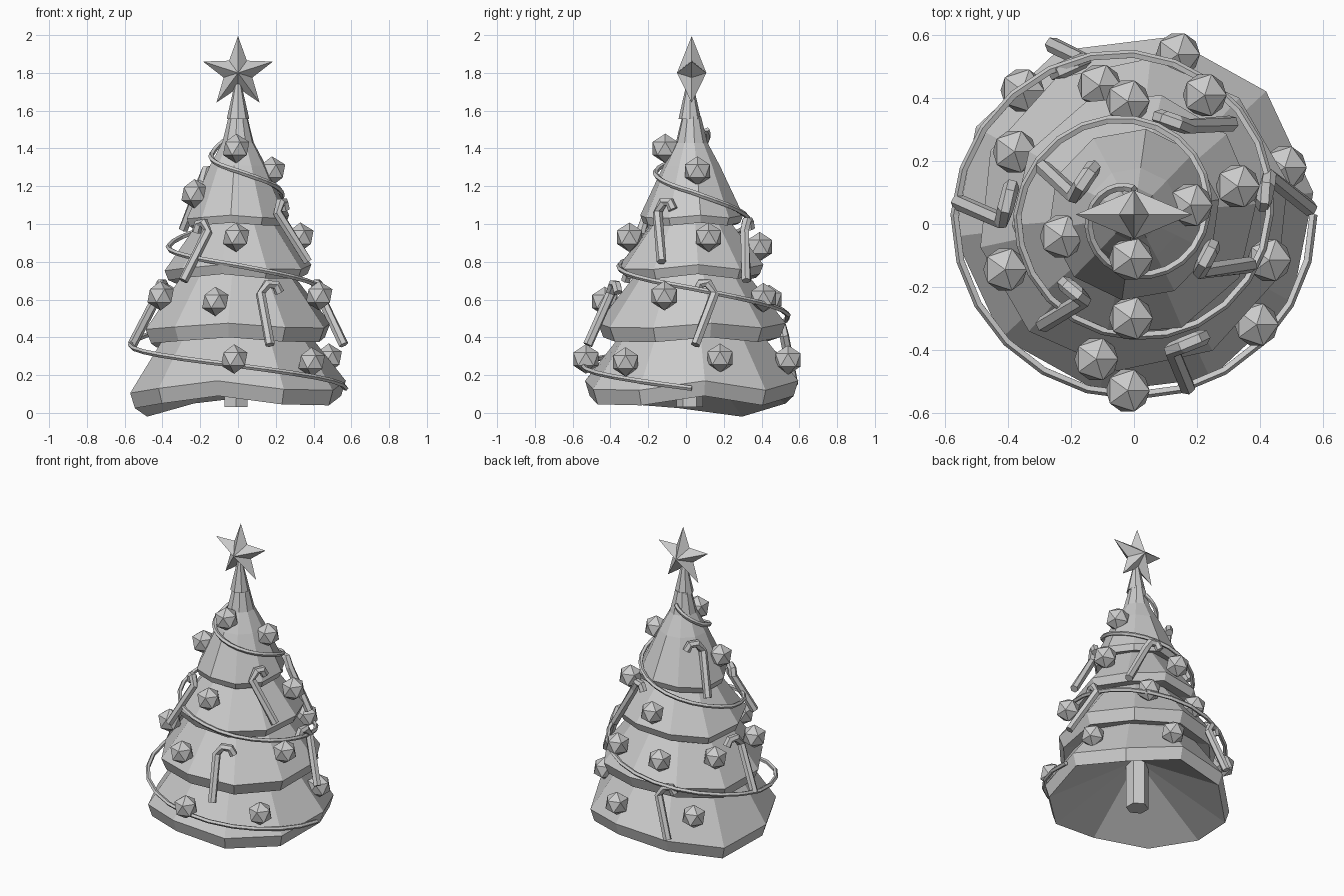
import bpy, bmesh, math
from mathutils import Vector

cube = bpy.data.objects.get("Cube")
if cube:
    bpy.data.objects.remove(cube, do_unlink=True)

AXIS = Vector((0, 0.03, 0))

grey = bpy.data.materials.new("plain grey")
grey.use_nodes = True
grey.diffuse_color = (0.6, 0.6, 0.6, 1)
grey.node_tree.nodes["Principled BSDF"].inputs["Base Color"].default_value = (0.6, 0.6, 0.6, 1)


def finish(name, bm):
    bmesh.ops.recalc_face_normals(bm, faces=bm.faces)
    mesh = bpy.data.meshes.new(name)
    bm.to_mesh(mesh)
    bm.free()
    mesh.materials.append(grey)
    obj = bpy.data.objects.new(name, mesh)
    bpy.context.collection.objects.link(obj)
    return obj


def polar(r, degrees, z):
    a = math.radians(degrees)
    return AXIS + Vector((r * math.cos(a), r * math.sin(a), z))


def loft(bm, rings):
    """Bridge consecutive rings of vertices; a ring of one vertex is a tip."""
    for low, high in zip(rings, rings[1:]):
        n = max(len(low), len(high))
        for i in range(n):
            j = (i + 1) % n
            if len(low) == 1:
                bm.faces.new((low[0], high[j], high[i]))
            elif len(high) == 1:
                bm.faces.new((low[i], low[j], high[0]))
            else:
                bm.faces.new((low[i], low[j], high[j], high[i]))


# Uneven hem shared by the tiers, one drop for each of the ten corners
HEM = [0.04, -0.01, 0.04, 0, -0.07, -0.025, 0, 0.04, -0.005, -0.01]


def tier(name, phase, wave, under_z, hem_in, lip, rim, upper):
    bm = bmesh.new()

    def ring(r, z, w):
        return [bm.verts.new(polar(r, phase + 36 * i, z + w * h)) for i, h in enumerate(HEM)]
    r, z = rim
    rings = [[bm.verts.new(polar(0, 0, under_z))],
             ring(r - hem_in, z - lip, wave), ring(r, z, wave)]
    rings += [ring(ur, uz, 0) for ur, uz in upper]
    rings.append([bm.verts.new(polar(0, 0, upper[-1][1]))])
    loft(bm, rings)
    finish(name, bm)


tier("bottom_tier", 7, 1, 0.36, 0.025, 0.08, (0.575, 0.13), [(0.4, 0.39), (0.32, 0.48)])
tier("lower_middle_tier", 12, 0.5, 0.52, 0.03, 0.075, (0.5, 0.455), [(0.3, 0.73), (0.23, 0.8)])
tier("upper_middle_tier", 5, 0.5, 0.8, 0.02, 0.05, (0.39, 0.765), [(0.21, 1.01), (0.16, 1.08)])
tier("top_tier", 10, 0.3, 1.08, 0.015, 0.04, (0.275, 1.035),
     [(0.15, 1.31), (0.085, 1.43), (0.05, 1.57)])


def cone(name, sides, r1, r2, z1, z2, x=0.0):
    bm = bmesh.new()
    bmesh.ops.create_cone(bm, cap_ends=True, segments=sides, radius1=r1, radius2=r2, depth=z2 - z1)
    bmesh.ops.translate(bm, verts=bm.verts, vec=AXIS + Vector((x, -0.01, (z1 + z2) / 2)))
    finish(name, bm)


cone("trunk", 6, 0.07, 0.07, 0.03, 0.42, -0.01)
cone("star_socket", 8, 0.06, 0.018, 1.555, 1.74)

# Faceted five pointed star
bm = bmesh.new()
centre = Vector((0, 0, 1.8))
outline = []
for i in range(10):
    p = polar(0.08 if i % 2 else 0.195, 90 + 36 * i, 0) - AXIS
    outline.append(bm.verts.new(AXIS + centre + Vector((p.x, 0, p.y))))
front, back = (bm.verts.new(AXIS + centre + Vector((0, y, 0))) for y in (-0.078, 0.078))
loft(bm, [[front], outline, [back]])
finish("star", bm)

# Faceted baubles
BAUBLES = [
    (-.01, -.11, 1.40), (.18, .06, 1.28), (-.23, -.04, 1.16),
    (-.01, -.30, .93), (.33, .12, .93), (-.02, .39, .88),
    (-.41, -.145, .62), (-.12, -.43, .59), (.43, -.115, .62),
    (.225, .41, .61), (-.11, .44, .60), (-.38, .23, .61),
    (-.02, -.53, .285), (.39, -.32, .27), (.48, .18, .29),
    (.14, .54, .28), (-.355, .425, .28)]
for n, place in enumerate(BAUBLES):
    bm = bmesh.new()
    bmesh.ops.create_icosphere(bm, subdivisions=1, radius=0.078)
    bmesh.ops.translate(bm, verts=bm.verts, vec=place)
    finish(f"bauble_{n + 1}", bm)


def tube(name, points, radius, sides):
    """Sweep a flat sided tube with closed ends along a path."""
    bm = bmesh.new()
    points = [Vector(p) for p in points]
    rings = []
    for i, p in enumerate(points):
        before, after = points[max(i - 1, 0)], points[min(i + 1, len(points) - 1)]
        along = (after - before).normalized()
        out = Vector((p.x, p.y - AXIS.y, 0))
        u = (out - along * out.dot(along)).normalized()
        v = along.cross(u)
        rings.append([bm.verts.new(p + radius * (math.cos(a) * u + math.sin(a) * v))
                      for a in (math.tau * k / sides for k in range(sides))])
    loft(bm, rings)
    bm.faces.new(rings[0])
    bm.faces.new(rings[-1])
    finish(name, bm)


# Candy canes: foot, neck and end of the hook
CANES = [
    ((-.29, -.32, .70), (-.16, -.24, .96), (-.22, -.19, .97)),
    ((.37, -.13, .80), (.21, -.15, 1.06), (.25, -.07, 1.09)),
    ((.17, -.52, .36), (.12, -.40, .63), (.22, -.36, .65)),
    ((.56, .05, .36), (.43, .15, .63), (.41, .06, .66)),
    ((-.56, .07, .36), (-.42, .01, .63), (-.39, .12, .66)),
    ((-.26, .57, .15), (-.16, .52, .41), (-.25, .48, .44)),
    ((-.29, .18, .97), (-.19, .09, 1.23), (-.13, .18, 1.26)),
    ((.31, .32, .70), (.17, .31, .96), (.08, .34, .99))]
for n, (foot, neck, hook) in enumerate(CANES):
    foot, neck, hook = Vector(foot), Vector(neck), Vector(hook)
    lift = Vector((0, 0, 0.045))
    tube(f"candy_cane_{n + 1}", [foot, neck, neck.lerp(hook, 0.35) + lift,
                                 neck.lerp(hook, 0.8) + lift * 0.7, hook - lift * 0.3], 0.026, 6)

# Garland winding down the tree: radius and height at each quarter turn
WIND = [(.08, 1.5), (.14, 1.37), (.19, 1.28), (.23, 1.17), (.30, 1.03), (.37, .88),
        (.385, .78), (.43, .66), (.51, .52), (.57, .36), (.575, .25), (.57, .13)]
path = []
for q, (a, b) in enumerate(zip(WIND, WIND[1:])):
    for s in range(6):
        t = s / 6
        path.append(polar(a[0] + (b[0] - a[0]) * t, 90 * (q + 1 + t), a[1] + (b[1] - a[1]) * t))
path.append(polar(WIND[-1][0], 90 * len(WIND), WIND[-1][1]))
tube("garland", path, 0.014, 5)
